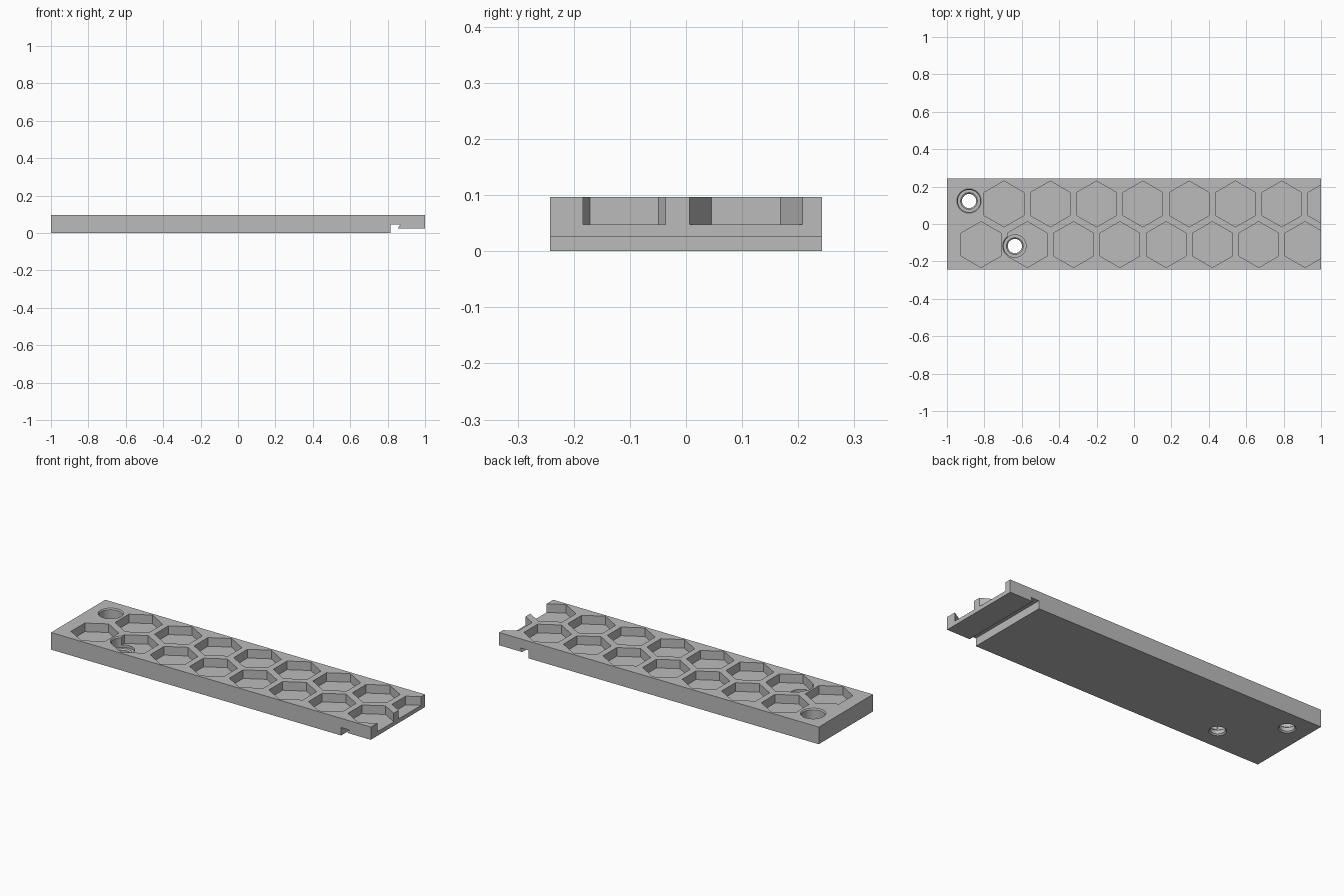
import bpy, bmesh, math
from mathutils import Matrix

if "Cube" in bpy.data.objects:
    bpy.data.objects.remove(bpy.data.objects["Cube"], do_unlink=True)

HALF_WIDTH, TOP, FLOOR = 0.242, 0.097, 0.048

grey = bpy.data.materials.new("plain grey")
grey.use_nodes = True
grey.diffuse_color = (0.5, 0.5, 0.5, 1)
grey.node_tree.nodes["Principled BSDF"].inputs["Base Color"].default_value = (0.5, 0.5, 0.5, 1)


def make_object(name, bm):
    bmesh.ops.recalc_face_normals(bm, faces=bm.faces)
    mesh = bpy.data.meshes.new(name)
    bm.to_mesh(mesh)
    bm.free()
    mesh.materials.append(grey)
    obj = bpy.data.objects.new(name, mesh)
    bpy.context.collection.objects.link(obj)
    return obj


def cut(target, cutter):
    cutter.hide_render = True
    mod = target.modifiers.new(cutter.name, 'BOOLEAN')
    mod.operation, mod.solver, mod.object = 'DIFFERENCE', 'EXACT', cutter
    bpy.context.view_layer.objects.active = target
    bpy.ops.object.modifier_apply(modifier=mod.name)
    bpy.data.objects.remove(cutter, do_unlink=True)


# Plate: side profile with the hooked lip, extruded across the width
profile = [(-1, 0), (0.815, 0), (0.815, 0.045), (0.867, 0.045),
           (0.855, 0.025), (1, 0.025), (1, TOP), (-1, TOP)]
bm = bmesh.new()
face = bm.faces.new([bm.verts.new((x, -HALF_WIDTH, z)) for x, z in profile])
side = bmesh.ops.extrude_face_region(bm, geom=[face])["geom"]
bmesh.ops.translate(bm, vec=(0, 2 * HALF_WIDTH, 0),
                    verts=[v for v in side if isinstance(v, bmesh.types.BMVert)])
plate = make_object("plate", bm)

# Two staggered rows of hexagonal pockets
bm = bmesh.new()
for start, y in ((-0.695, 0.107), (-0.818, -0.11)):
    for i in range(8):
        place = Matrix.Translation((start + 0.2475 * i, y, FLOOR + 0.1))
        bmesh.ops.create_cone(bm, cap_ends=True, segments=6, radius1=0.1225,
                              radius2=0.1225, depth=0.2, matrix=place)
# Hexagon points must face along y
for v in bm.verts:
    v.select = False
xs = sorted(v.co.y for v in bm.verts)
if abs(xs[-1] - (0.107 + 0.1225)) > 0.001:
    bm.clear()
    for start, y in ((-0.695, 0.107), (-0.818, -0.11)):
        for i in range(8):
            place = (Matrix.Translation((start + 0.2475 * i, y, FLOOR + 0.1))
                     @ Matrix.Rotation(math.pi / 6, 4, 'Z'))
            bmesh.ops.create_cone(bm, cap_ends=True, segments=6, radius1=0.1225,
                                  radius2=0.1225, depth=0.2, matrix=place)
cut(plate, make_object("pockets", bm))

# Stepped screw holes with chamfered rims
hole = [(0.045, -0.01), (0.045, 0), (0.038, 0.007), (0.038, 0.028), (0.045, 0.034),
        (0.06, 0.034), (0.06, 0.09), (0.065, TOP), (0.065, 0.12)]
SIDES = 48
bm = bmesh.new()
for cx, cy in ((-0.882, 0.123), (-0.637, -0.118)):
    rings = [[bm.verts.new((cx + r * math.cos(math.tau * k / SIDES),
                            cy + r * math.sin(math.tau * k / SIDES), z))
              for k in range(SIDES)] for r, z in hole]
    for low, high in zip(rings, rings[1:]):
        for k in range(SIDES):
            n = (k + 1) % SIDES
            bm.faces.new((low[k], low[n], high[n], high[k]))
    bm.faces.new(rings[0])
    bm.faces.new(rings[-1])
cut(plate, make_object("screw_holes", bm))

# Smooth bores, crisp edges
bpy.ops.object.select_all(action='DESELECT')
plate.select_set(True)
bpy.context.view_layer.objects.active = plate
bpy.ops.object.shade_smooth_by_angle(angle=math.radians(25))
